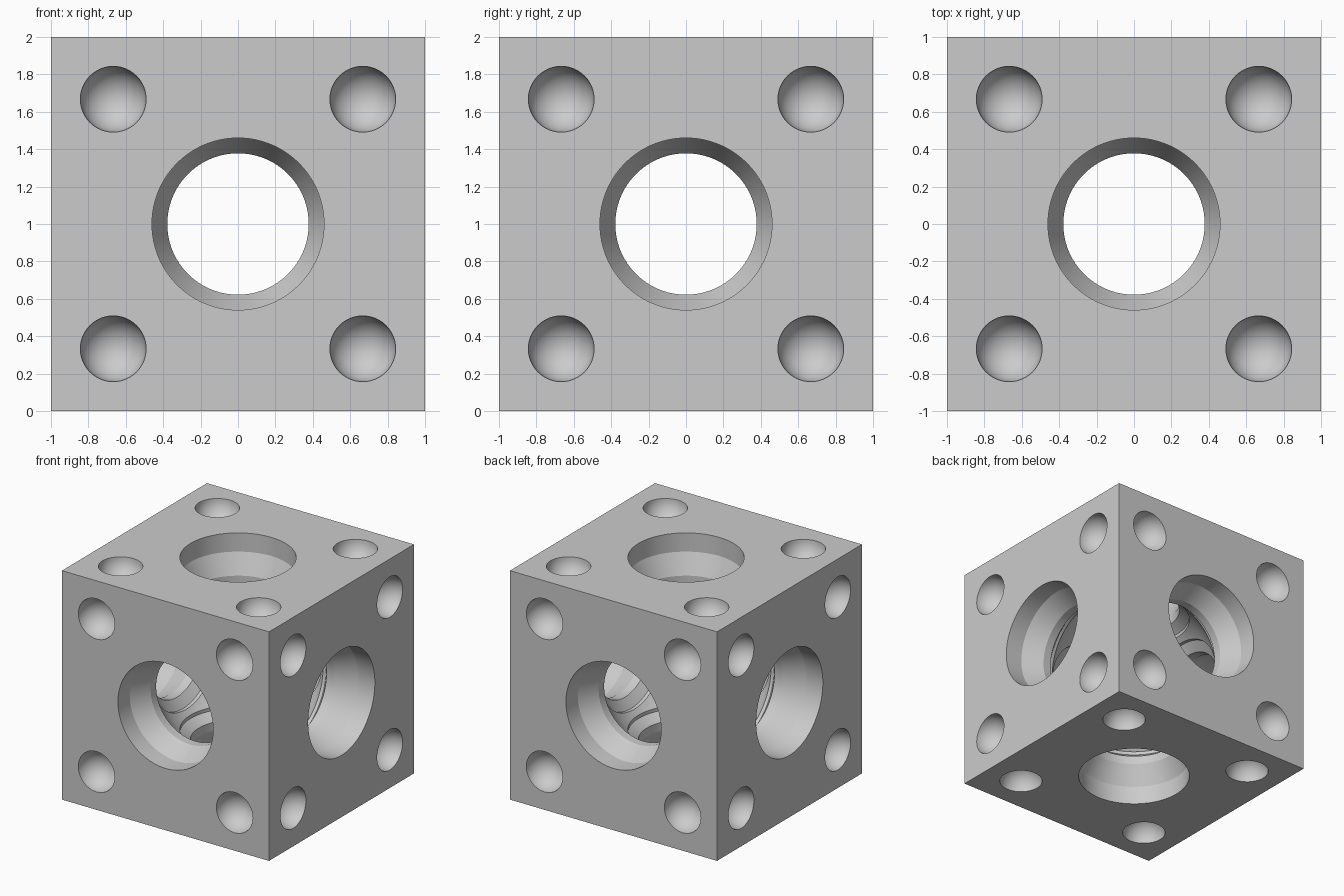
import bpy
import bmesh
from math import radians
from mathutils import Matrix, Vector

old = bpy.data.objects.get("Cube")
if old:
    bpy.data.objects.remove(old, do_unlink=True)

SEGMENTS = 96
CENTRE = Matrix.Translation((0, 0, 1))
# Rotations that take the z axis onto each of the three bore axes
AXES = [Matrix.Identity(4), Matrix.Rotation(radians(90), 4, "X"),
        Matrix.Rotation(radians(90), 4, "Y")]


def make_object(name, bm):
    mesh = bpy.data.meshes.new(name)
    bmesh.ops.recalc_face_normals(bm, faces=bm.faces)
    bm.to_mesh(mesh)
    bm.free()
    obj = bpy.data.objects.new(name, mesh)
    bpy.context.collection.objects.link(obj)
    return obj


def ball(bm, radius, matrix, segments):
    bmesh.ops.create_uvsphere(bm, u_segments=segments, v_segments=segments // 2,
                              radius=radius, matrix=matrix)


def lathe(profile, turn):
    """Solid of revolution around one bore axis."""
    bm = bmesh.new()
    points = [(0, profile[0][1])] + profile + [(0, profile[-1][1])]
    verts = [bm.verts.new((r, 0, h)) for r, h in points]
    edges = [bm.edges.new(pair) for pair in zip(verts, verts[1:])]
    bmesh.ops.spin(bm, geom=verts + edges, axis=(0, 0, 1), cent=(0, 0, 0),
                   angle=radians(360), steps=SEGMENTS, use_duplicate=False)
    bmesh.ops.remove_doubles(bm, verts=bm.verts, dist=0.0001)
    bm.transform(CENTRE @ turn)
    return bm


def cut(target, cutter):
    cutter.hide_render = True
    mod = target.modifiers.new(cutter.name, "BOOLEAN")
    mod.operation = "DIFFERENCE"
    mod.solver = "EXACT"
    mod.object = cutter
    bpy.context.view_layer.objects.active = target
    bpy.ops.object.modifier_apply(modifier=mod.name)
    bpy.data.objects.remove(cutter, do_unlink=True)


# Solid block
bm = bmesh.new()
bmesh.ops.create_cube(bm, size=2, matrix=CENTRE)
block = make_object("bored_block", bm)

# Round inner chamber
bm = bmesh.new()
ball(bm, 0.68, CENTRE, SEGMENTS)
cut(block, make_object("chamber_cutter", bm))

# Stepped bores, tapering from each face to a neck before the chamber
half = [(0.46, 0.53), (0.378, 0.59), (0.378, 0.665), (0.46, 0.837), (0.46, 1.1)]
profile = [(r, -h) for r, h in reversed(half)] + half
for turn in AXES:
    cut(block, make_object("bore_cutter", lathe(profile, turn)))

# Four round dimples near the corners of every face
bm = bmesh.new()
for turn in AXES:
    for side in (-1, 1):
        for u in (-1, 1):
            for v in (-1, 1):
                spot = Matrix.Translation(Vector((u * 0.667, v * 0.667, side)))
                ball(bm, 0.176, CENTRE @ turn @ spot, 48)
cut(block, make_object("dimple_cutter", bm))

# Single grey material
grey = bpy.data.materials.new("plain_grey")
grey.use_nodes = True
colour = (0.6, 0.6, 0.6, 1)
grey.diffuse_color = colour
grey.node_tree.nodes["Principled BSDF"].inputs["Base Color"].default_value = colour
block.data.materials.clear()
block.data.materials.append(grey)
for poly in block.data.polygons:
    poly.material_index = 0

block.select_set(True)
bpy.context.view_layer.objects.active = block
bpy.ops.object.shade_smooth_by_angle(angle=radians(20))
